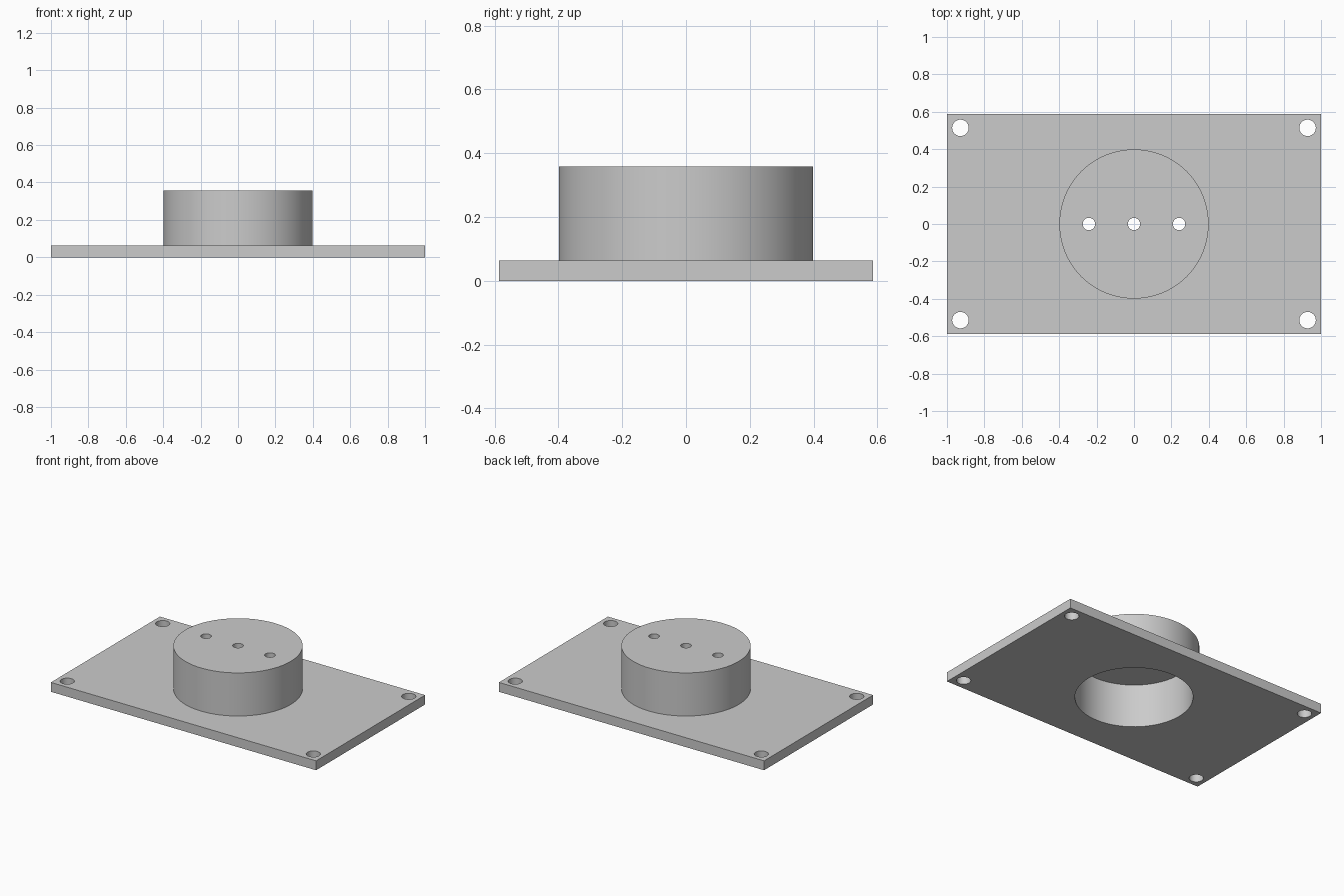
import bpy

# Remove the default object
if "Cube" in bpy.data.objects:
    bpy.data.objects.remove(bpy.data.objects["Cube"], do_unlink=True)

HALF_X, HALF_Y = 1.0, 0.587
THICK, HEIGHT = 0.064, 0.358
HUB_R, BORE_R = 0.399, 0.361
EPS = 0.05

# Plain grey metal
grey = bpy.data.materials.new("grey_metal")
grey.use_nodes = True
colour = (0.6, 0.6, 0.6, 1)
grey.diffuse_color = colour
grey.node_tree.nodes["Principled BSDF"].inputs["Base Color"].default_value = colour


def cylinder(name, radius, z0, z1, x=0, y=0, sides=96):
    bpy.ops.mesh.primitive_cylinder_add(
        vertices=sides, radius=radius, depth=z1 - z0, location=(x, y, (z0 + z1) / 2))
    obj = bpy.context.object
    obj.name = name
    return obj


def combine(target, tool, operation):
    """Apply a boolean to the target and discard the tool."""
    mod = target.modifiers.new(tool.name, "BOOLEAN")
    mod.object, mod.operation, mod.solver = tool, operation, "EXACT"
    bpy.context.view_layer.objects.active = target
    bpy.ops.object.modifier_apply(modifier=mod.name)
    bpy.data.objects.remove(tool, do_unlink=True)


# Rectangular base plate
bpy.ops.mesh.primitive_cube_add(size=1, location=(0, 0, THICK / 2))
plate = bpy.context.object
plate.name = "flanged_mounting_plate"
plate.scale = (2 * HALF_X, 2 * HALF_Y, THICK)
bpy.ops.object.transform_apply(location=True, scale=True)

# Raised round hub, hollow from below with a closed top
combine(plate, cylinder("hub", HUB_R, THICK / 2, HEIGHT), "UNION")
combine(plate, cylinder("bore", BORE_R, -EPS, HEIGHT - THICK), "DIFFERENCE")

# Screw holes in the plate corners
for x in (-0.928, 0.928):
    for y in (-0.514, 0.514):
        combine(plate, cylinder("screw_hole", 0.044, -EPS, THICK + EPS, x, y, 48), "DIFFERENCE")

# Row of three holes through the hub top
for x in (-0.241, 0, 0.241):
    combine(plate, cylinder("hub_hole", 0.033, HEIGHT - THICK - EPS, HEIGHT + EPS, x, 0, 48),
            "DIFFERENCE")

# Single colour, smooth round walls with sharp rims
plate.data.materials.clear()
plate.data.materials.append(grey)
for face in plate.data.polygons:
    face.material_index = 0
bpy.ops.object.select_all(action="DESELECT")
plate.select_set(True)
bpy.context.view_layer.objects.active = plate
bpy.ops.object.shade_smooth_by_angle(angle=0.52)
